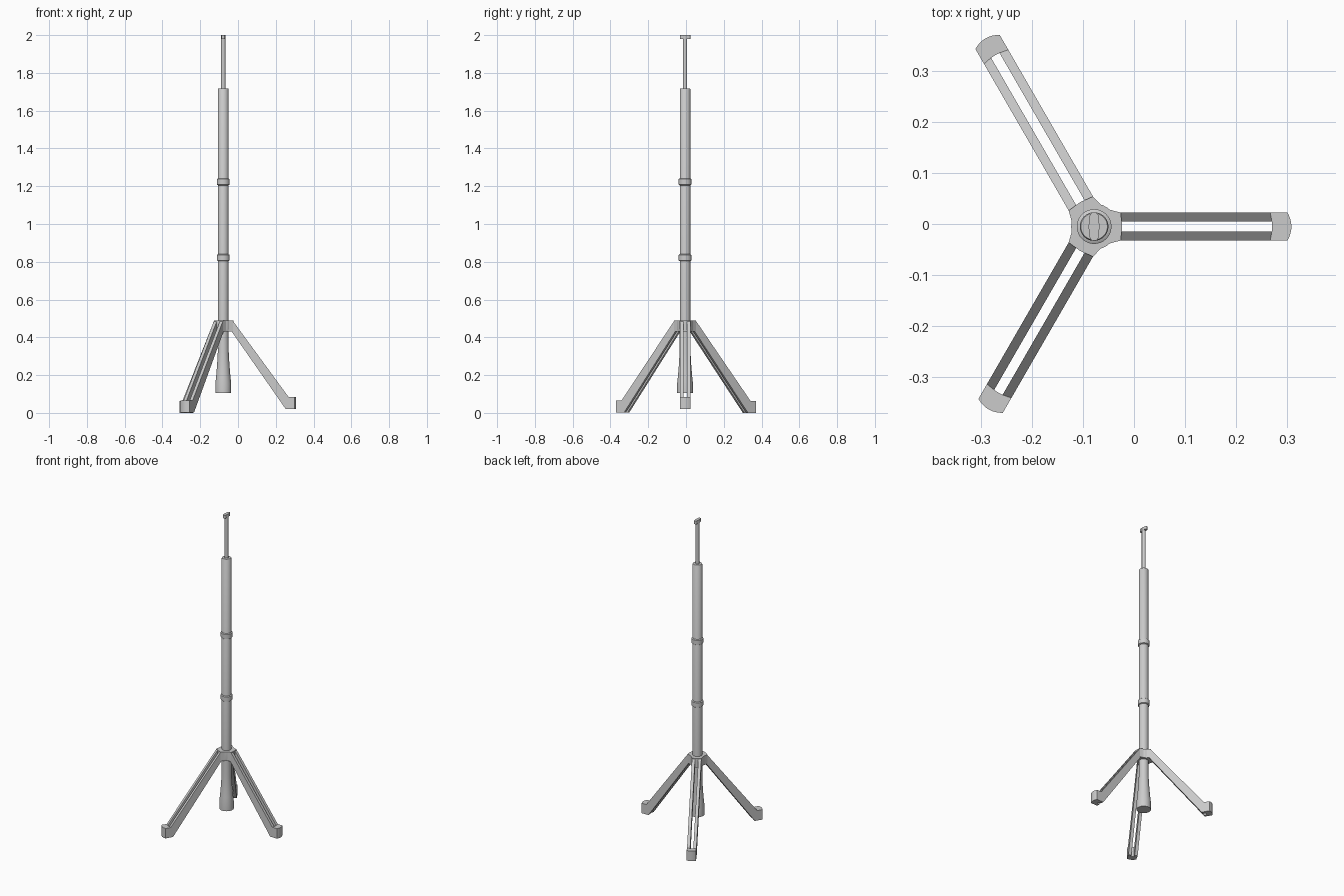
import bpy, bmesh
from math import sin, cos, pi, radians
from mathutils import Matrix

if "Cube" in bpy.data.objects:
    bpy.data.objects.remove(bpy.data.objects["Cube"])

CX, CY = -0.078, -0.005          # pole axis
HALF = 0.0275                    # half width of a leg


def finish(name, bm, angle=0.0, smooth=False):
    bmesh.ops.recalc_face_normals(bm, faces=bm.faces[:])
    me = bpy.data.meshes.new(name)
    bm.to_mesh(me)
    bm.free()
    ob = bpy.data.objects.new(name, me)
    bpy.context.collection.objects.link(ob)
    ob.matrix_world = Matrix.Translation((CX, CY, 0)) @ Matrix.Rotation(angle, 4, 'Z')
    if smooth:
        bpy.ops.object.select_all(action='DESELECT')
        ob.select_set(True)
        bpy.context.view_layer.objects.active = ob
        bpy.ops.object.shade_smooth_by_angle(angle=radians(35))
    return ob


def lathe(name, profile, n=32):
    """Capped turned part from (radius, z) points."""
    bm = bmesh.new()
    rings = [[bm.verts.new((r * cos(2 * pi * i / n), r * sin(2 * pi * i / n), z))
              for i in range(n)] for r, z in profile]
    for a, b in zip(rings, rings[1:]):
        for i in range(n):
            j = (i + 1) % n
            bm.faces.new((a[i], a[j], b[j], b[i]))
    bm.faces.new(rings[0])
    bm.faces.new(rings[-1])
    return finish(name, bm, smooth=True)


def extrude(bm, pts, vec):
    """Prism from a flat outline moved along vec."""
    a = [bm.verts.new(p) for p in pts]
    b = [bm.verts.new([p[k] + vec[k] for k in range(3)]) for p in pts]
    bm.faces.new(a)
    bm.faces.new(b)
    for i in range(len(a)):
        j = (i + 1) % len(a)
        bm.faces.new((a[i], a[j], b[j], b[i]))


# Pole, collars, upper rod and flared lower column
lathe("pole", [(0.028, 0.40), (0.028, 1.715), (0.026, 1.718)])
for name, z in (("lower_collar", 0.803), ("upper_collar", 1.205)):
    lathe(name, [(0.028, z), (0.034, z + 0.004), (0.034, z + 0.033), (0.028, z + 0.037)])
lathe("upper_rod", [(0.0115, 1.70), (0.0115, 2.0)], 24)
lathe("lower_column", [(0.042, 0.105), (0.042, 0.155), (0.038, 0.19), (0.033, 0.25),
                       (0.029, 0.32), (0.028, 0.45)])

# Cross bar on the tip, with rounded ends
bm = bmesh.new()
outline = [(0.009 * cos(s + pi * i / 8), e + 0.009 * sin(s + pi * i / 8), 1.98)
           for e, s in ((0.019, 0), (-0.019, pi)) for i in range(9)]
extrude(bm, outline, (0, 0, 0.02))
finish("tip_bar", bm, smooth=True)

# Hub
lathe("hub", [(0.043, 0.43), (0.045, 0.445), (0.045, 0.488)])

# Legs: (name, direction, radius at foot corner, foot bottom height)
for name, deg, rc, z0 in (("right", 0, 0.378, 0.021),
                          ("back", 120, 0.417, 0.0),
                          ("front", 240, 0.405, 0.002)):
    ang = radians(deg)
    zt = z0 + 0.064
    rin = rc - 0.034
    # Twin rails
    bm = bmesh.new()
    side = [(0.03, 0.488), (0.05, 0.488), (rin + 0.004, zt - 0.004), (rin + 0.004, z0),
            (rin - 0.014, z0), (0.045, 0.43), (0.03, 0.43)]
    for y in (-HALF, HALF - 0.018):
        extrude(bm, [(r, y, z) for r, z in side], (0, 0.018, 0))
    finish(name + "_leg_rails", bm, ang)
    # Socket joining the rails to the hub
    bm = bmesh.new()
    extrude(bm, [(0.02, -0.036, 0.43), (0.038, -0.031, 0.43), (0.052, -HALF, 0.43),
                 (0.055, 0, 0.43), (0.052, HALF, 0.43), (0.038, 0.031, 0.43),
                 (0.02, 0.036, 0.43)], (0, 0, 0.058))
    finish(name + "_leg_socket", bm, ang)
    # Foot with bowed outer and inner ends
    bm = bmesh.new()
    t = [-1 + i / 4 for i in range(9)]
    outer = [(rc + 0.008 * (1 - u * u), HALF * u, z0) for u in t]
    inner = [(rin - 0.004 * u * u + 0.004, HALF * u, z0) for u in reversed(t)]
    extrude(bm, outer + inner, (0, 0, zt - z0))
    finish(name + "_foot", bm, ang, smooth=True)
